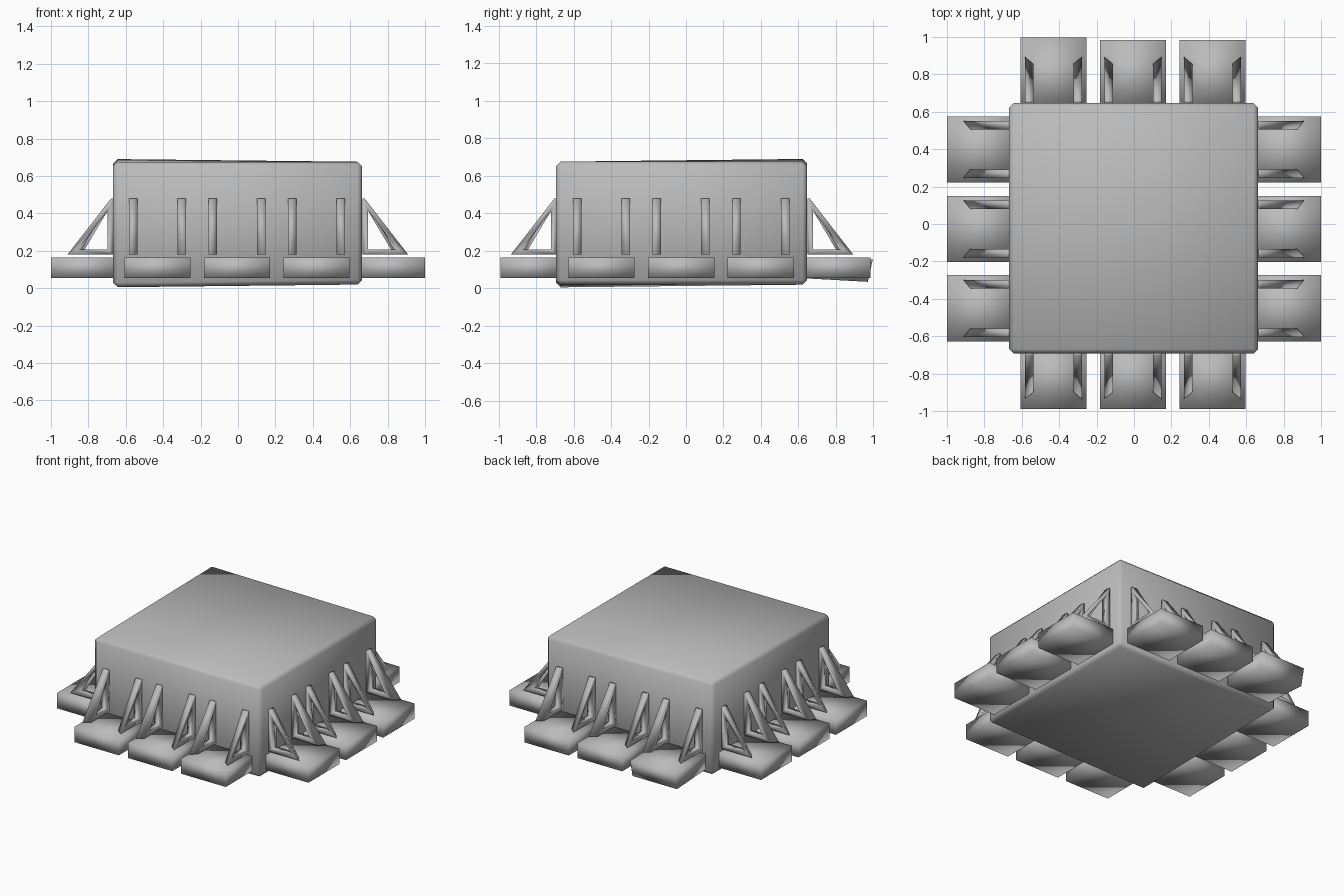
import bpy, bmesh, math
from mathutils import Matrix, Vector

if "Cube" in bpy.data.objects:
    bpy.data.objects.remove(bpy.data.objects["Cube"])

grey = bpy.data.materials.new("plain_grey")
grey.use_nodes = True
grey.diffuse_color = (0.5, 0.5, 0.5, 1)
grey.node_tree.nodes["Principled BSDF"].inputs["Base Color"].default_value = (0.5, 0.5, 0.5, 1)


def finish(name, bm, matrix=Matrix()):
    bm.transform(matrix)
    bmesh.ops.recalc_face_normals(bm, faces=bm.faces)
    for f in bm.faces:
        f.smooth = True
    mesh = bpy.data.meshes.new(name)
    bm.to_mesh(mesh)
    bm.free()
    mesh.materials.append(grey)
    obj = bpy.data.objects.new(name, mesh)
    bpy.context.collection.objects.link(obj)
    return obj


def box(lo, hi):
    bm = bmesh.new()
    bmesh.ops.create_cube(bm, size=1)
    lo, hi = Vector(lo), Vector(hi)
    for v in bm.verts:
        v.co = Vector([(hi if c > 0 else lo)[i] for i, c in enumerate(v.co)])
    return bm


def bracket(wall, side):
    # Open triangular frame; its outer side reaches further than its inner one
    bm = bmesh.new()
    rings = []
    for u, reach in ((0.152, 0.245), (0.107, 0.208)):
        outer = [(0, 0.18), (reach, 0.18), (0.012, 0.48), (0, 0.48)]
        inner = [(0.03, 0.207), (reach - 0.055, 0.207), (0.032, 0.41), (0.03, 0.41)]
        for ring in (outer, inner):
            rings.append([bm.verts.new((side * u, -wall - v, z)) for v, z in ring])
    a, b, c, d = rings
    for p, q in ((a, b), (b, d), (d, c), (c, a)):
        for i in range(4):
            j = (i + 1) % 4
            bm.faces.new((p[i], p[j], q[j], q[i]))
    return bm


# Main block, with one raised and one lowered corner
bm = box((-0.667, -0.693, 0.02), (0.663, 0.646, 0.676))
for v in bm.verts:
    if v.co.x < 0 and v.co.y > 0 and v.co.z > 0.5:
        v.co.z += 0.015
    if v.co.x < 0 and v.co.y < 0 and v.co.z < 0.5:
        v.co.z -= 0.015
bmesh.ops.bevel(bm, geom=bm.edges[:], offset=0.024, segments=1, affect='EDGES')
finish("main_block", bm)

# Three bracketed platforms on every side: angle, wall distance, platform end
sides = {"front": (0, 0.69, 0.99), "left": (90, 0.665, 1.0),
         "back": (180, 0.648, 0.985), "right": (270, 0.667, 1.0)}
for side, (angle, wall, end) in sides.items():
    turn = Matrix.Rotation(math.radians(angle), 4, 'Z')
    for n in (-1, 0, 1):
        if side in ("front", "back"):
            shift = Vector((n * 0.425 - 0.006, 0, 0))
        else:
            shift = Vector((0, n * 0.425 - 0.026, 0))
        place = Matrix.Translation(shift) @ turn
        label = f"{side}_{n + 2}"
        bm = box((-0.177, -end, 0.055), (0.177, -wall + 0.04, 0.165))
        if side == "back" and n == -1:
            # This platform sags at its free end
            for v in bm.verts:
                if v.co.y < -wall:
                    high = v.co.z > 0.1
                    v.co.z -= 0.01 if high else 0.02
                    v.co.y += -0.012 if high else 0.015
        finish("platform_" + label, bm, place)
        for s, hand in ((-1, "a"), (1, "b")):
            finish(f"bracket_{label}_{hand}", bracket(wall, s), place)
